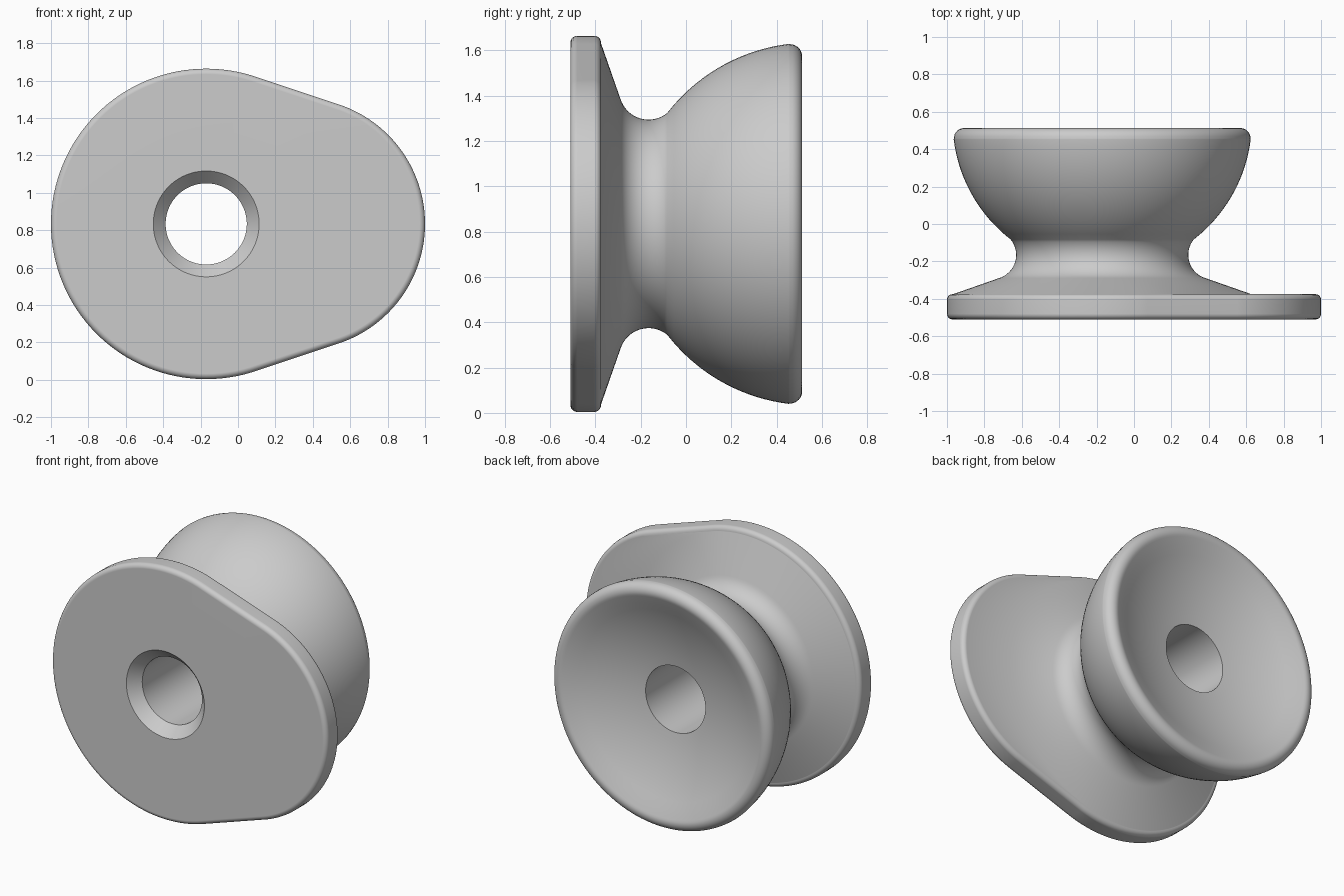
import bpy, bmesh
from math import sin, cos, pi, radians, sqrt

cube = bpy.data.objects.get("Cube")
if cube:
    bpy.data.objects.remove(cube)

SEGMENTS = 128
AXIS_X, AXIS_Z = -0.17, 0.834
BIG_R, SMALL_R, SMALL_SHIFT = 0.83, 0.673, 0.497
TANGENT = (BIG_R - SMALL_R) / SMALL_SHIFT

bm = bmesh.new()
angles = [2 * pi * i / SEGMENTS for i in range(SEGMENTS)]
rings = []


def add_circle(y, r):
    rings.append([bm.verts.new((AXIS_X + r * cos(a), y, AXIS_Z + r * sin(a)))
                  for a in angles])


def add_outline(y, inset):
    """Egg-shaped ring: two circles joined by tangent lines."""
    ring = []
    for a in angles:
        on_small = cos(a) > TANGENT
        r = (SMALL_R if on_small else BIG_R) - inset
        x = AXIS_X + (SMALL_SHIFT if on_small else 0) + r * cos(a)
        ring.append(bm.verts.new((x, y, AXIS_Z + r * sin(a))))
    rings.append(ring)


def add_arc(cy, cr, radius, start, end, steps):
    """Lathe an arc; angle 0 points along +y, 90 points outward."""
    for i in range(steps + 1):
        t = radians(start + (end - start) * i / steps)
        add_circle(cy + radius * cos(t), cr + radius * sin(t))


# Egg-shaped plate with rounded edges
FRONT, BACK, FILLET = -0.51, -0.375, 0.03
add_circle(FRONT, 0.283)
for i in range(6):
    t = radians(18 * i)
    add_outline(FRONT + FILLET * (1 - cos(t)), FILLET * (1 - sin(t)))
for i in range(6):
    t = radians(18 * i)
    add_outline(BACK - FILLET * (1 - sin(t)), FILLET * (1 - cos(t)))

# Cone and rounded neck
add_circle(BACK, 0.797)
add_arc(-0.165, 0.59, 0.13, 197, 309, 16)

# Spherical bowl, rolled rim and shallow dish
add_arc(0.55, 0, 0.8, 139, 97, 16)
add_arc(0.458, 0.738, 0.055, 90, -27, 10)
DISH_R, DISH_Y = 1.53, 1.866
for i in range(1, 11):
    r = 0.713 + (0.217 - 0.713) * i / 10
    add_circle(DISH_Y - sqrt(DISH_R ** 2 - r ** 2), r)

# Bore, ending at the countersink in the front face
add_circle(FRONT + 0.07, 0.217)

# Skin the rings into one closed surface
for a, b in zip(rings, rings[1:] + rings[:1]):
    for i in range(SEGMENTS):
        j = (i + 1) % SEGMENTS
        bm.faces.new((a[i], a[j], b[j], b[i]))
bmesh.ops.recalc_face_normals(bm, faces=bm.faces)

mesh = bpy.data.meshes.new("spool_knob")
bm.to_mesh(mesh)
bm.free()
knob = bpy.data.objects.new("spool_knob", mesh)
bpy.context.collection.objects.link(knob)

# Plain grey material
grey = bpy.data.materials.new("light_grey")
grey.use_nodes = True
color = (0.6, 0.6, 0.6, 1)
grey.diffuse_color = color
grey.node_tree.nodes["Principled BSDF"].inputs["Base Color"].default_value = color
mesh.materials.append(grey)

# Smooth shading with crisp hole edges and flat plate faces
bpy.ops.object.select_all(action='DESELECT')
knob.select_set(True)
bpy.context.view_layer.objects.active = knob
bpy.ops.object.shade_smooth_by_angle(angle=radians(35))
weighted = knob.modifiers.new("weighted_normals", 'WEIGHTED_NORMAL')
weighted.keep_sharp = True
